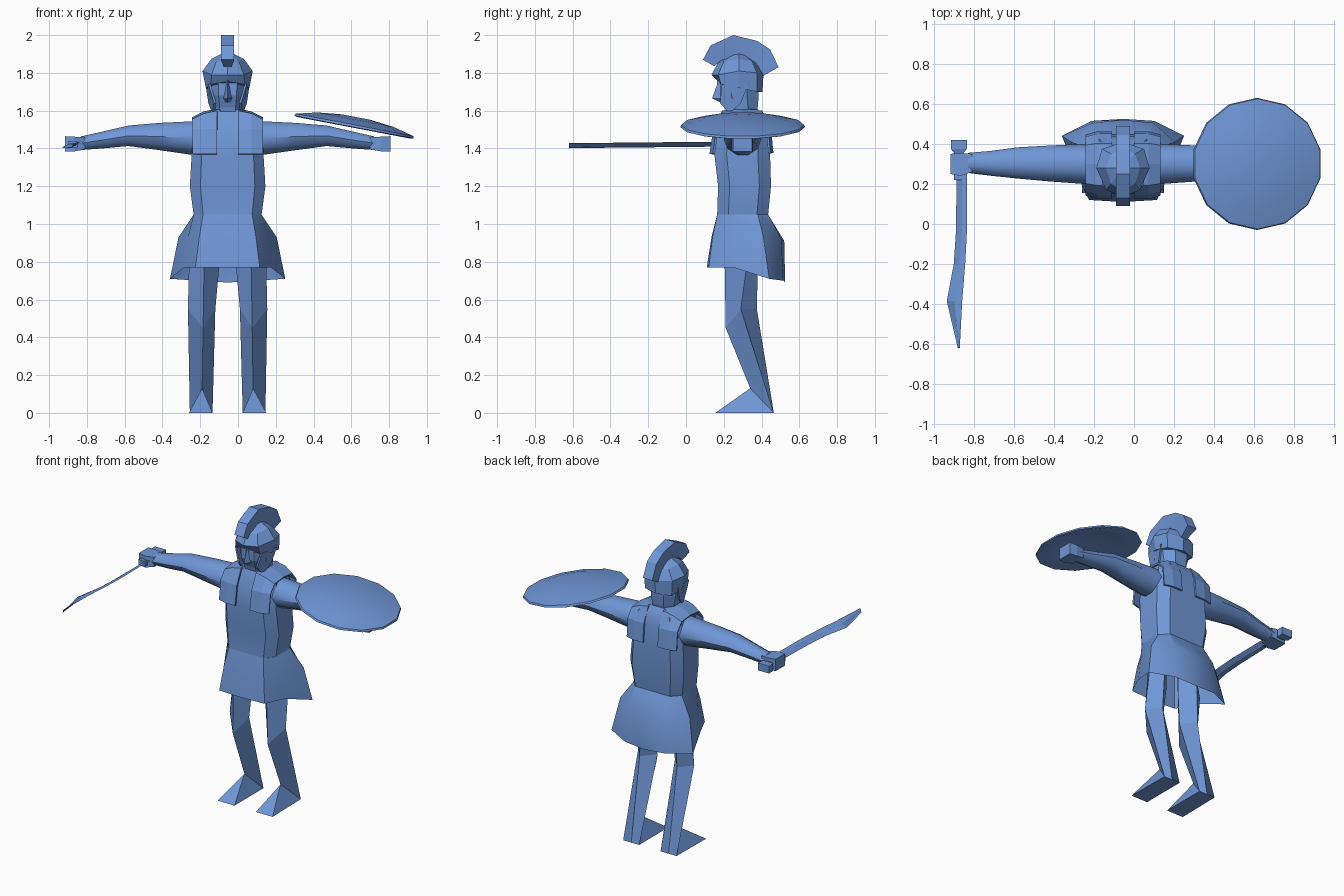
import bpy, bmesh, math
from mathutils import Vector, Matrix

CX = -0.055  # body's plane of symmetry

blue = bpy.data.materials.new("soft blue")
blue.diffuse_color = (0.16, 0.31, 0.68, 1)


def finish(name, bm, smooth=None):
    bmesh.ops.recalc_face_normals(bm, faces=bm.faces[:])
    me = bpy.data.meshes.new(name)
    bm.to_mesh(me)
    bm.free()
    me.materials.append(blue)
    ob = bpy.data.objects.new(name, me)
    bpy.context.collection.objects.link(ob)
    if smooth:
        bpy.ops.object.select_all(action='DESELECT')
        ob.select_set(True)
        bpy.context.view_layer.objects.active = ob
        bpy.ops.object.shade_smooth_by_angle(angle=math.radians(smooth))
    return ob


def loft(name, rings, caps=True, closed=True, smooth=None):
    """Skin a list of equal-length point rings."""
    bm = bmesh.new()
    vs = [[bm.verts.new(p) for p in r] for r in rings]
    n = len(vs[0])
    for a, b in zip(vs, vs[1:]):
        for i in range(n if closed else n - 1):
            j = (i + 1) % n
            bm.faces.new((a[i], a[j], b[j], b[i]))
    if caps:
        bm.faces.new(vs[0])
        bm.faces.new(vs[-1])
    return finish(name, bm, smooth)


def octagon(hw, y0, y1, z, cf=0.72, d=0.22):
    """Chamfered box outline around the body's centre plane."""
    k = (y1 - y0) * d
    half = [(hw * cf, y0), (hw, y0 + k), (hw, y1 - k), (hw * cf, y1)]
    pts = half + [(-x, y) for x, y in reversed(half)]
    return [(CX + x, y, z) for x, y in pts]


def mirrored(half):
    """Close a half outline whose first and last points are on the centre."""
    full = half + [(-x, y, z) for x, y, z in reversed(half[1:-1])]
    return [(CX + x, y, z) for x, y, z in full]


# Torso
loft("torso", [octagon(*r) for r in (
    (0.18, 0.165, 0.435, 1.05), (0.2, 0.17, 0.45, 1.2), (0.19, 0.15, 0.445, 1.37),
    (0.185, 0.17, 0.44, 1.5), (0.16, 0.2, 0.42, 1.565), (0.085, 0.215, 0.385, 1.605))], smooth=25)

# Flared skirt, open underneath
loft("skirt", [mirrored(r) for r in (
    [(0, .165, 1.05), (.13, .165, 1.05), (.18, .22, 1.05), (.18, .38, 1.05), (.13, .435, 1.05), (0, .435, 1.05)],
    [(0, .135, .93), (.15, .14, .93), (.21, .25, .93), (.26, .41, .93), (.15, .505, .92), (0, .52, .91)],
    [(0, .11, .77), (.17, .12, .77), (.23, .25, .77), (.305, .44, .71), (.155, .515, .70), (0, .525, .69)],
)], caps=False, smooth=30)

for s, side in ((-1, "right"), (1, "left")):
    def P(dx, y, z):
        return (CX + s * dx, y, z)

    # Leg: four-cornered section with a ridge along the shin
    loft(side + "_leg", [[P(*p) for p in r] for r in (
        [(.12, .205, .98), (.18, .30, .98), (.12, .38, .98), (.05, .30, .98)],
        [(.125, .205, .77), (.205, .32, .77), (.13, .38, .77), (.045, .30, .77)],
        [(.13, .21, .45), (.21, .29, .55), (.14, .375, .55), (.065, .29, .55)],
        [(.135, .34, .13), (.2, .465, 0), (.14, .465, 0), (.08, .465, 0)])])

    # Foot: wedge running from the shin to the toes
    bm = bmesh.new()
    apex, to, ti, ho, hi = [bm.verts.new(P(*p)) for p in (
        (.135, .34, .13), (.205, .155, 0), (.08, .155, 0), (.2, .465, 0), (.08, .465, 0))]
    for f in ((apex, to, ti), (apex, ho, to), (apex, ti, hi), (apex, hi, ho), (to, ho, hi, ti)):
        bm.faces.new(f)
    finish(side + "_foot", bm)

    # Arm
    rings = []
    for dx, y, z, ry, rz in ((.12, .3, 1.457, .1, .095), (.19, .3, 1.455, .1, .093),
                             (.36, .302, 1.463, .09, .076), (.525, .305, 1.467, .078, .057),
                             (.66, .303, 1.445, .062, .047), (.775, .305, 1.428, .05, .038)):
        rings.append([P(dx, y + ry * math.cos(t * math.tau / 10), z + rz * math.sin(t * math.tau / 10))
                      for t in range(10)])
    loft(side + "_arm", rings, smooth=40)

    # Fist
    loft(side + "_fist", [[P(dx, y, z) for y, z in ((y0, z0), (y1, z0), (y1, z1), (y0, z1))]
                          for dx, y0, y1, z0, z1 in ((.755, .26, .35, 1.395, 1.46),
                                                     (.81, .24, .355, 1.385, 1.462),
                                                     (.862, .25, .35, 1.385, 1.465))])

    # Shoulder strap folding from chest to back
    path = ((.13, 1.37), (.15, 1.5), (.195, 1.595), (.3, 1.605), (.4, 1.595), (.445, 1.5), (.457, 1.375))
    strap = loft(side + "_shoulder_strap",
                 [[P(.055, y, z), P(.125, y, z - (.015 if z > 1.55 else 0)),
                   P(.185, y + (.3 - y) * .1, z - (.045 if z > 1.55 else 0))] for y, z in path],
                 caps=False, closed=False)
    m = strap.modifiers.new("thickness", 'SOLIDIFY')
    m.thickness = 0.012
    m.offset = 0

    # Cheek guard hanging from the helmet
    loft(side + "_cheek_guard", [[P(x + o, y, z) for x, y, z in
                                  ((.09, .19, 1.74), (.105, .33, 1.74), (.09, .29, 1.64),
                                   (.07, .23, 1.585), (.06, .18, 1.64))] for o in (0, .012)])

# Head
loft("head", [octagon(*r, cf=0.5, d=0.3) for r in (
    (0.075, 0.22, 0.37, 1.56), (0.085, 0.205, 0.38, 1.62),
    (0.095, 0.18, 0.385, 1.68), (0.1, 0.18, 0.385, 1.76))])

# Nose guard
loft("nose_guard", [[(CX + x, y, z) for x, y in ((-w, .2), (0, f), (w, .2))]
                    for w, f, z in ((.022, .165, 1.79), (.016, .165, 1.74), (.03, .138, 1.665), (.015, .18, 1.645))])

# Helmet with peaked brow and neck guard
loft("helmet", [mirrored(r) for r in (
    [(0, .175, 1.755), (.09, .185, 1.74), (.115, .28, 1.72), (.1, .375, 1.70), (0, .405, 1.70)],
    [(0, .135, 1.79), (.085, .17, 1.79), (.133, .28, 1.81), (.105, .375, 1.8), (0, .41, 1.79)],
    [(0, .17, 1.855), (.06, .2, 1.86), (.085, .28, 1.875), (.06, .35, 1.86), (0, .38, 1.85)],
    [(0, .24, 1.895), (.02, .25, 1.895), (.035, .28, 1.9), (.02, .31, 1.895), (0, .32, 1.89)])])

# Crest
outer = ((.09, 1.87), (.13, 1.945), (.25, 2.0), (.375, 1.97), (.445, 1.925), (.49, 1.83))
inner = ((.15, 1.835), (.185, 1.865), (.265, 1.89), (.34, 1.87), (.38, 1.84), (.41, 1.785))
loft("crest", [[(CX - .035, *o), (CX + .035, *o), (CX + .022, *i), (CX - .022, *i)]
               for o, i in zip(outer, inner)])

# Shield: shallow hollow dome, tilted along the forearm
tilt = Matrix.Translation((.615, .30, 1.517)) @ Matrix.Rotation(math.atan2(.12, .63), 4, 'Y')


def shield_ring(r, h):
    return [tilt @ Vector((r * math.sin(k * math.tau / 14), r * math.cos(k * math.tau / 14), h)) for k in range(14)]


loft("shield", [shield_ring(r, h) for r, h in (
    (.07, .035), (.2, .02), (.315, -.008), (.33, -.004), (.325, .008), (.21, .036), (.08, .05))], smooth=30)

# Sword: leaf-shaped blade, then grip and pommel
blade = ((-.885, -.835, .25), (-.89, -.835, -.05), (-.9, -.843, -.2),
         (-.935, -.858, -.385), (-.88, -.87, -.62))
loft("sword_blade", [[(a, y, 1.402 + .01 * (y + .6)), ((a + b) / 2, y, 1.408 + .01 * (y + .6)),
                      (b, y, 1.428 + .01 * (y + .6)), ((a + b) / 2, y, 1.422 + .01 * (y + .6))]
                     for a, b, y in blade])
loft("sword_grip", [[(-.875 - w, y, 1.42 - h), (-.875 + w, y, 1.42 - h), (-.875 + w, y, 1.42 + h),
                     (-.875 - w, y, 1.42 + h)]
                    for w, h, y in ((.025, .018, .22), (.02, .016, .35), (.04, .025, .375), (.04, .025, .42))])
